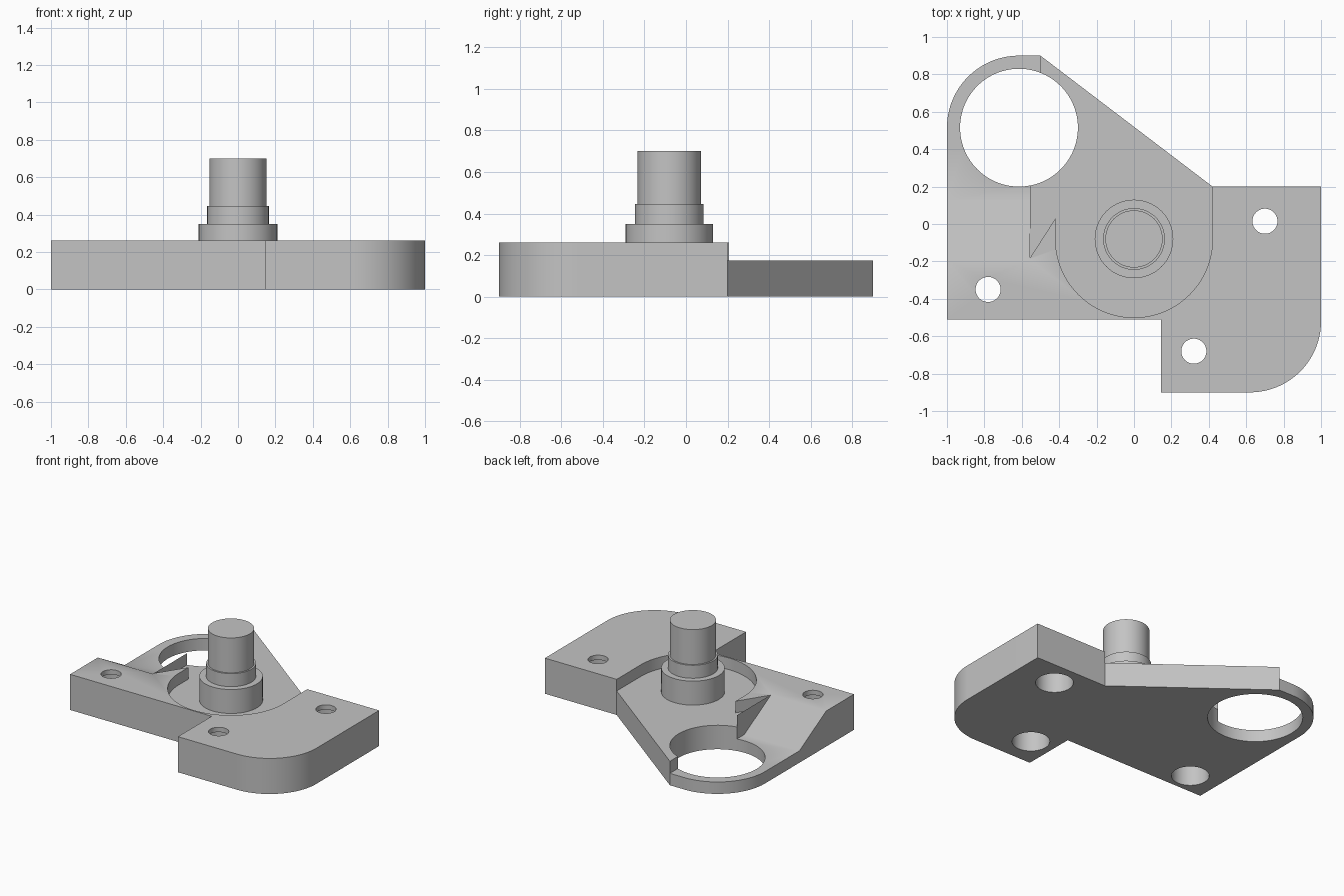
import bpy, bmesh
from math import cos, sin, radians

if "Cube" in bpy.data.objects:
    bpy.data.objects.remove(bpy.data.objects["Cube"], do_unlink=True)

metal = bpy.data.materials.new("light_grey_metal")
metal.use_nodes = True
GREY = (0.55, 0.55, 0.55, 1)
metal.diffuse_color = GREY
metal.node_tree.nodes["Principled BSDF"].inputs["Base Color"].default_value = GREY


def arc(cx, cy, r, start, end, steps=32):
    angles = [radians(start + (end - start) * i / steps) for i in range(steps + 1)]
    return [(cx + r * cos(a), cy + r * sin(a)) for a in angles]


def circle(cx, cy, r, steps=64):
    return arc(cx, cy, r, 0, 360, steps)[:-1]


def prism(name, base, offset):
    """Extrude a planar loop of 3D points by an offset."""
    bm = bmesh.new()
    face = bm.faces.new([bm.verts.new(p) for p in base])
    new = bmesh.ops.extrude_face_region(bm, geom=[face])["geom"]
    bmesh.ops.translate(bm, vec=offset, verts=[v for v in new if isinstance(v, bmesh.types.BMVert)])
    bmesh.ops.recalc_face_normals(bm, faces=bm.faces)
    mesh = bpy.data.meshes.new(name)
    bm.to_mesh(mesh)
    bm.free()
    mesh.materials.append(metal)
    obj = bpy.data.objects.new(name, mesh)
    bpy.context.collection.objects.link(obj)
    return obj


def slab(name, outline, bottom, top):
    return prism(name, [(x, y, bottom) for x, y in outline], (0, 0, top - bottom))


def activate(obj):
    bpy.ops.object.select_all(action='DESELECT')
    obj.select_set(True)
    bpy.context.view_layer.objects.active = obj


def cut(target, cutter):
    cutter.hide_render = True
    activate(target)
    mod = target.modifiers.new("cut", 'BOOLEAN')
    mod.operation, mod.solver, mod.object = 'DIFFERENCE', 'EXACT', cutter
    bpy.ops.object.modifier_apply(modifier=mod.name)
    bpy.data.objects.remove(cutter, do_unlink=True)


def smooth(obj):
    activate(obj)
    bpy.ops.object.shade_smooth_by_angle(angle=radians(30))


TOP, FLOOR, LEDGE = 0.26, 0.175, 0.087
HX, HY = -0.615, 0.515        # large opening centre
STEP_X = -0.555               # wall between ledge and pocket floor

# Base plate: rounded front corner, slanted back edge, round lug
outline = [(-1, -0.51), (0.145, -0.51), (0.145, -0.9)]
outline += arc(0.62, -0.52, 0.38, -90, 0)
outline += [(1, 0.2), (0.42, 0.2), (-0.5, 0.9)]
outline += arc(HX, HY, 0.385, 90, 180)
plate = slab("base_plate", outline, 0, TOP)

# Pocket around the shaft, open towards the back
pocket = arc(0, -0.08, 0.42, 0, -180, 48)
pocket += [(-0.42, 0.03), (STEP_X, -0.18), (STEP_X, HY), (-1.2, HY), (-1.2, 1.1), (0.42, 1.1)]
cut(plate, slab("pocket_cutter", pocket, FLOOR, 0.5))

# Low ledge with a ramp up to the plate top
slope = (TOP - LEDGE) / 0.31
profile = [(HY, LEDGE), (0.12, LEDGE), (-0.19 - 0.1 / slope, TOP + 0.1), (HY, TOP + 0.1)]
cut(plate, prism("ramp_cutter", [(-1.2, y, z) for y, z in profile], (STEP_X + 1.2, 0, 0)))
ledge = [(-1.2, HY - 0.1), (-0.5, HY - 0.1), (-0.5, 1.1), (-1.2, 1.1)]
cut(plate, slab("ledge_cutter", ledge, LEDGE, 0.5))

# Large round opening
cut(plate, slab("opening_cutter", circle(HX, HY, 0.315, 96), -0.1, 0.5))

# Screw holes, counterbored from below
for x, y in [(0.7, 0.015), (-0.78, -0.35), (0.32, -0.68)]:
    cut(plate, slab("bore_cutter", circle(x, y, 0.125, 48), -0.1, TOP - 0.035))
    cut(plate, slab("screw_cutter", circle(x, y, 0.067, 48), 0.1, 0.5))
smooth(plate)

# Stepped shaft
for name, radius, bottom, top in [("shaft_collar", 0.21, FLOOR - 0.05, 0.35),
                                  ("shaft_shoulder", 0.165, 0.34, 0.445),
                                  ("shaft_pin", 0.153, 0.44, 0.70)]:
    smooth(slab(name, circle(0, -0.08, radius), bottom, top))
